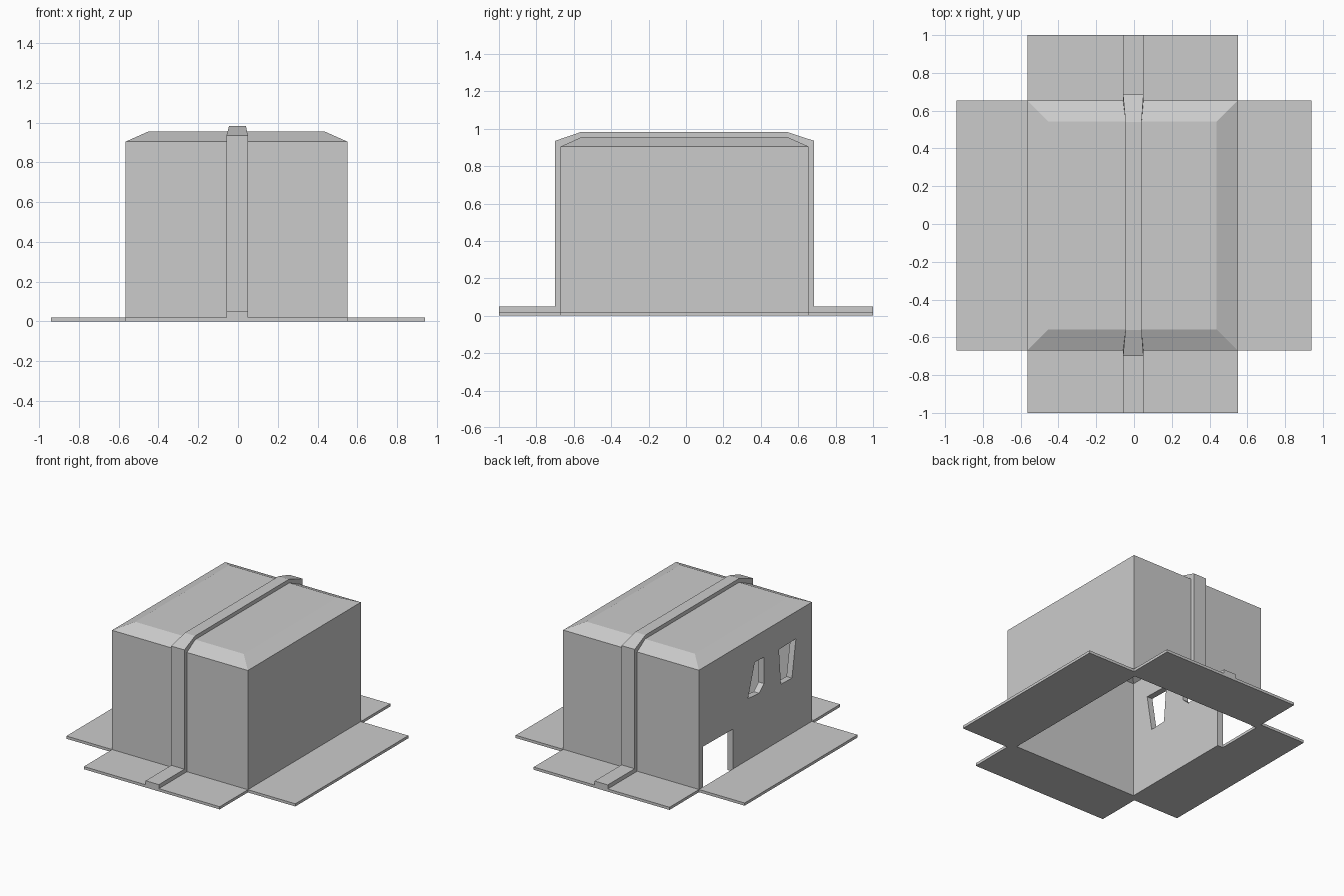
import bpy, bmesh

if "Cube" in bpy.data.objects:
    bpy.data.objects.remove(bpy.data.objects["Cube"])

X0, X1, Y0, Y1 = -0.565, 0.55, -0.67, 0.655   # outer wall limits
T = 0.045                                     # wall thickness


def loft(name, rings):
    """Closed solid through a list of rings with equal point counts."""
    bm = bmesh.new()
    loops = [[bm.verts.new(p) for p in r] for r in rings]
    n = len(loops[0])
    for a, b in zip(loops, loops[1:]):
        for i in range(n):
            j = (i + 1) % n
            bm.faces.new((a[i], a[j], b[j], b[i]))
    bm.faces.new(loops[0][::-1])
    bm.faces.new(loops[-1])
    bmesh.ops.recalc_face_normals(bm, faces=bm.faces)
    me = bpy.data.meshes.new(name)
    bm.to_mesh(me)
    bm.free()
    ob = bpy.data.objects.new(name, me)
    bpy.context.collection.objects.link(ob)
    return ob


def rect(x0, x1, y0, y1, z, inset=0.0):
    a, b, c, d = x0 + inset, x1 - inset, y0 + inset, y1 - inset
    return [(a, c, z), (b, c, z), (b, d, z), (a, d, z)]


def slab(name, x0, x1, y0, y1, z0, z1):
    return loft(name, [rect(x0, x1, y0, y1, z0), rect(x0, x1, y0, y1, z1)])


def wall_cutter(name, yz):
    """Prism through the left wall from a (y, z) outline."""
    return loft(name, [[(x, y, z) for y, z in yz] for x in (X0 - 0.1, X0 + 0.15)])


# Hollow body with a chamfered roof, open at the bottom
body = loft("body", [rect(X0, X1, Y0, Y1, 0), rect(X0, X1, Y0, Y1, 0.905),
                     rect(X0, X1, Y0, Y1, 0.955, 0.112)])
cutters = [
    loft("room_cutter", [rect(X0, X1, Y0, Y1, -0.1, T), rect(X0, X1, Y0, Y1, 0.868, T),
                         rect(X0, X1, Y0, Y1, 0.91, 0.125)]),
    # Doorway and two crooked windows in the left wall
    wall_cutter("door_cutter", [(0.605, -0.05), (0.256, -0.05), (0.256, 0.315), (0.605, 0.32)]),
    wall_cutter("window_cutter_a", [(0.08, 0.475), (-0.05, 0.465), (-0.107, 0.515),
                                    (-0.107, 0.71), (0.0, 0.715)]),
    wall_cutter("window_cutter_b", [(-0.306, 0.434), (-0.435, 0.43),
                                    (-0.482, 0.705), (-0.283, 0.70)]),
]
for c in cutters:
    m = body.modifiers.new(c.name, 'BOOLEAN')
    m.operation, m.solver, m.object = 'DIFFERENCE', 'EXACT', c
bpy.context.view_layer.objects.active = body
for c in cutters:
    bpy.ops.object.modifier_apply(modifier=c.name)
for c in cutters:
    bpy.data.objects.remove(c)

# Thin ground flaps on all four sides
slab("left_flap", -0.94, X0, Y0, Y1, 0, 0.02)
slab("right_flap", X1, 0.94, Y0, Y1, 0, 0.02)
slab("front_flap", X0, X1, -1, Y0, 0, 0.02)
slab("back_flap", X0, X1, Y1, 1, 0, 0.02)

# Strap running over the flaps, up the walls and across the roof
outer = [(-1, 0.05), (-0.70, 0.05), (-0.70, 0.935), (-0.56, 0.983),
         (0.54, 0.983), (0.685, 0.935), (0.685, 0.05), (1, 0.05)]
inner = [(-1, 0.0), (Y0, 0.0), (Y0, 0.90), (-0.56, 0.948),
         (0.54, 0.948), (Y1, 0.90), (Y1, 0.0), (1, 0.0)]
rings = []
for (yo, zo), (yi, zi) in zip(outer, inner):
    a, b = (-0.045, 0.04) if zo > 0.95 else (-0.058, 0.05)   # narrower on the roof
    rings.append([(a, yo, zo), (b, yo, zo), (b, yi, zi), (a, yi, zi)])
loft("strap", rings)
